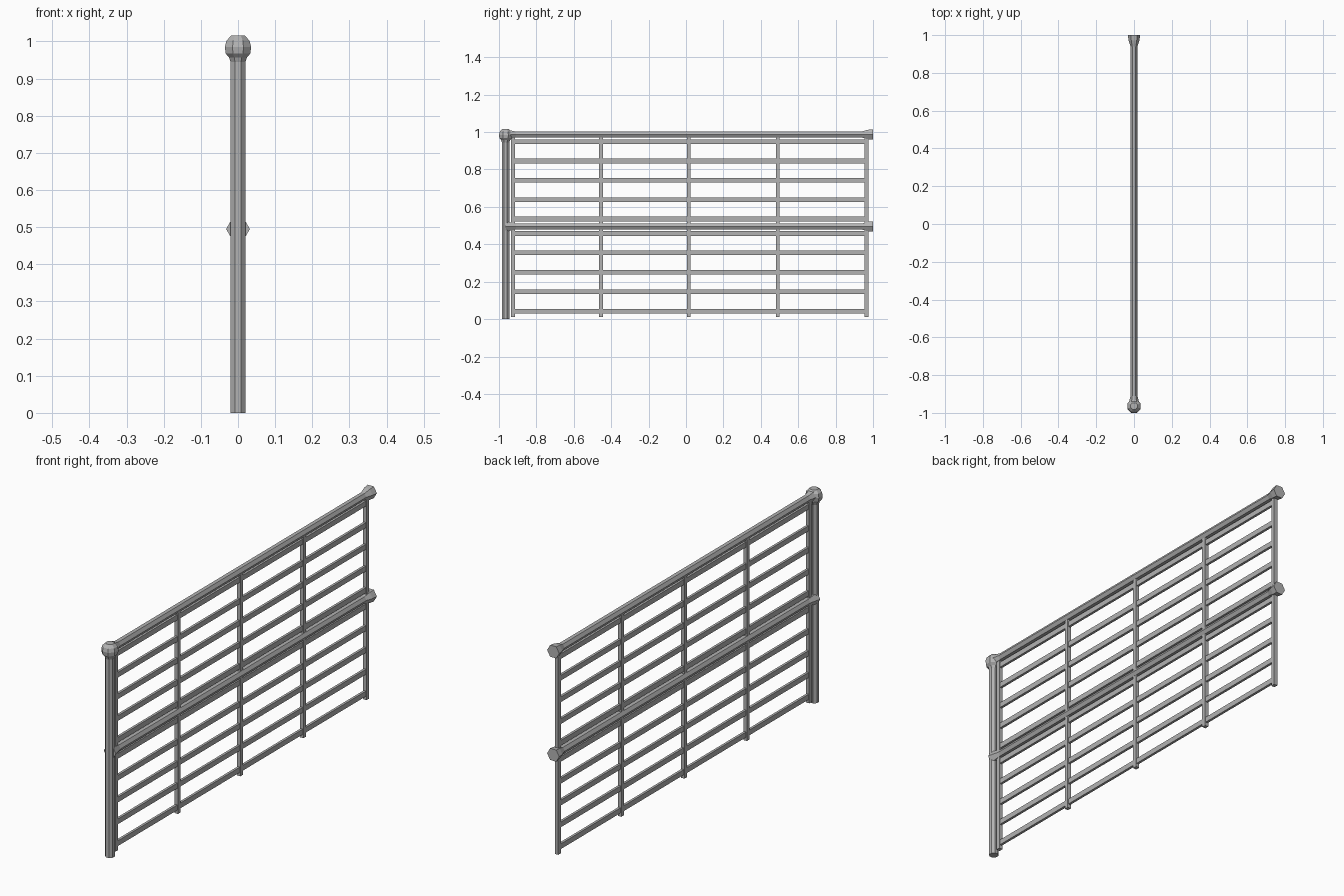
import bpy, bmesh, math
from mathutils import Matrix

if "Cube" in bpy.data.objects:
    bpy.data.objects.remove(bpy.data.objects["Cube"])

metal = bpy.data.materials.new("grey metal")
metal.diffuse_color = (0.45, 0.45, 0.45, 1)
metal.use_nodes = True
metal.node_tree.nodes["Principled BSDF"].inputs["Base Color"].default_value = metal.diffuse_color

def finish(bm, name):
    bmesh.ops.recalc_face_normals(bm, faces=bm.faces[:])
    me = bpy.data.meshes.new(name)
    bm.to_mesh(me)
    bm.free()
    me.materials.append(metal)
    ob = bpy.data.objects.new(name, me)
    bpy.context.collection.objects.link(ob)
    return ob

def turned(name, profile, sides, offset, matrix):
    """Closed, faceted turned part from (radius, height) pairs."""
    bm = bmesh.new()
    rings = []
    for r, h in profile:
        ring = []
        for i in range(sides):
            a = 2 * math.pi * i / sides + offset
            ring.append(bm.verts.new((r * math.cos(a), r * math.sin(a), h)))
        rings.append(ring)
    for a, b in zip(rings, rings[1:]):
        for i in range(sides):
            j = (i + 1) % sides
            bm.faces.new((a[i], a[j], b[j], b[i]))
    bm.faces.new(rings[0])
    bm.faces.new(rings[-1])
    bm.transform(matrix)
    return finish(bm, name)

def box(name, lo, hi):
    bm = bmesh.new()
    bmesh.ops.create_cube(bm, size=1)
    size = [b - a for a, b in zip(lo, hi)]
    mid = [(a + b) / 2 for a, b in zip(lo, hi)]
    bm.transform(Matrix.Translation(mid) @ Matrix.Diagonal((*size, 1)))
    return finish(bm, name)

# End post with ball cap
k = 1 / math.cos(math.pi / 8)
post = [(0.02, 0), (0.02, 0.945), (0.024, 0.957), (0.033, 0.967),
        (0.0355, 0.985), (0.031, 1.002), (0.018, 1.016)]
turned("end_post", [(r * k, h) for r, h in post], 8, math.pi / 8,
       Matrix.Translation((0, -0.9645, 0)))

# Hexagonal rails with flared ends
along_y = Matrix.Rotation(-math.pi / 2, 4, 'X')
for name, z in (("top_rail", 0.987), ("middle_rail", 0.495)):
    rail = [(0.032, -0.965), (0.0185, -0.91), (0.0185, 0.94),
            (0.029, 0.972), (0.032, 1.0)]
    turned(name, rail, 6, 0, Matrix.Translation((0, 0, z)) @ along_y)

# Grille panels above and below the middle rail
columns = [-0.925, -0.455, 0.015, 0.49, 0.965]
for panel, z0, z1, rows in (
        ("upper", 0.505, 0.975, [0.535, 0.638, 0.742, 0.845, 0.948]),
        ("lower", 0.012, 0.485, [0.042, 0.146, 0.25, 0.354, 0.458])):
    for y in columns:
        box(panel + "_upright", (-0.009, y - 0.01, z0), (0.009, y + 0.01, z1))
    for z in rows:
        box(panel + "_crossbar", (-0.006, -0.925, z - 0.0125),
            (0.006, 0.965, z + 0.0125))
